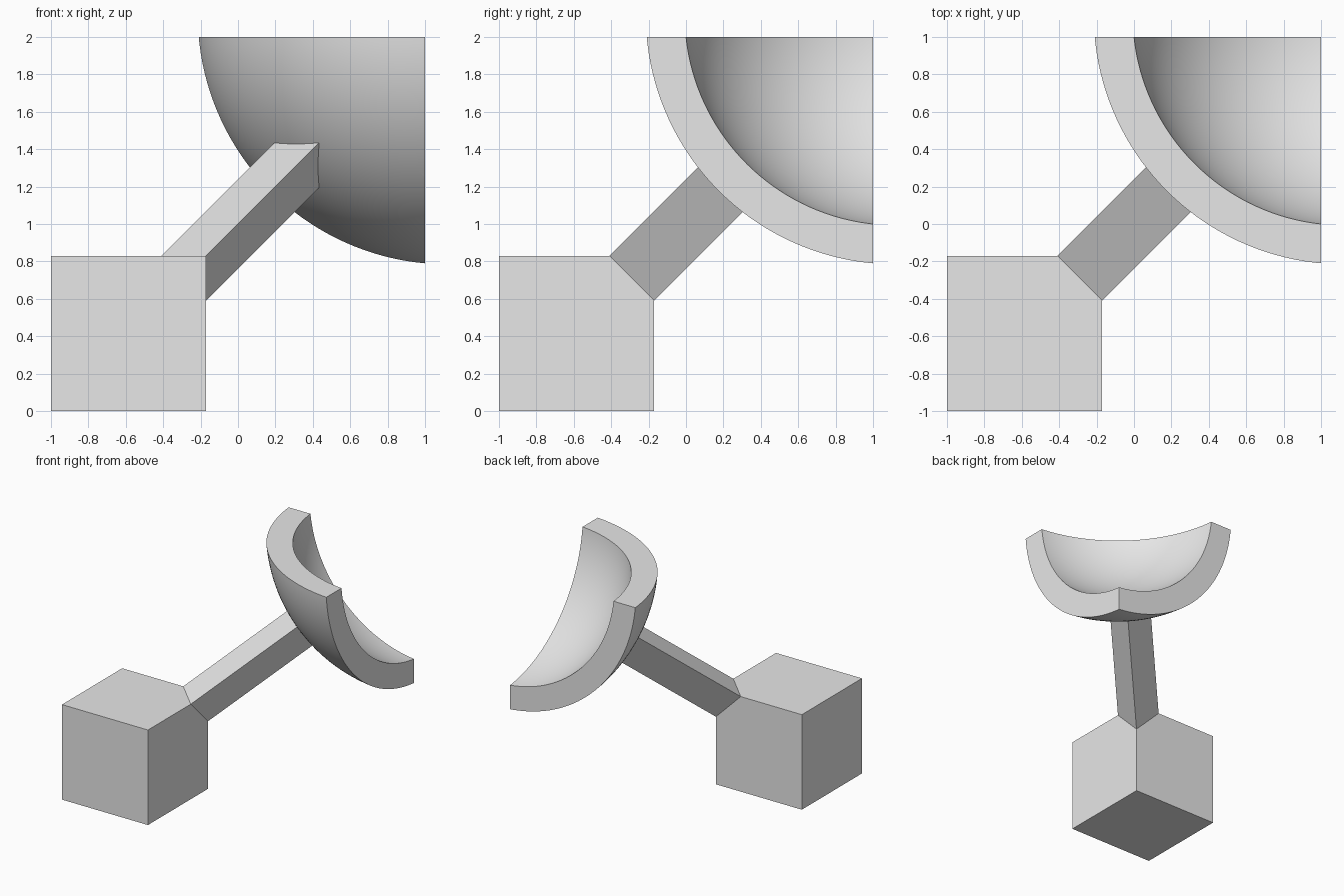
import bpy, bmesh
from mathutils import Vector

old = bpy.data.objects.get("Cube")
if old:
    bpy.data.objects.remove(old)

grey = bpy.data.materials.new("plain_grey")
grey.use_nodes = True
colour = (0.8, 0.8, 0.8, 1)
grey.diffuse_color = colour
grey.node_tree.nodes["Principled BSDF"].inputs["Base Color"].default_value = colour

DIAGONAL = Vector((1, 1, 1))
CORNER = Vector((-0.17, -0.17, 0.83))     # block corner facing the dish
CENTRE = Vector((1.12, 1.12, 2.12))       # centre of the dish spheres
BLOCK = 0.83


def add_object(name, bm):
    bmesh.ops.recalc_face_normals(bm, faces=bm.faces)
    mesh = bpy.data.meshes.new(name)
    bm.to_mesh(mesh)
    bm.free()
    mesh.materials.append(grey)
    obj = bpy.data.objects.new(name, mesh)
    bpy.context.collection.objects.link(obj)
    return obj


def box(name, size, centre):
    bm = bmesh.new()
    bmesh.ops.create_cube(bm, size=size)
    bmesh.ops.translate(bm, verts=bm.verts, vec=centre)
    return add_object(name, bm)


def sphere(name, radius):
    bm = bmesh.new()
    bmesh.ops.create_uvsphere(bm, u_segments=160, v_segments=80, radius=radius)
    bmesh.ops.translate(bm, verts=bm.verts, vec=CENTRE)
    return add_object(name, bm)


def carve(target, cutter, operation):
    mod = target.modifiers.new("carve", "BOOLEAN")
    mod.object, mod.operation, mod.solver = cutter, operation, "EXACT"
    bpy.context.view_layer.objects.active = target
    bpy.ops.object.modifier_apply(modifier=mod.name)
    bpy.data.objects.remove(cutter)


# Base block
box("base_block", BLOCK, CORNER - DIAGONAL * BLOCK / 2)

# Three-sided bar along the diagonal, from inside the block into the dish wall
bm = bmesh.new()
rings = []
for t in (-0.05, 0.654):
    ring = []
    for axis in range(3):
        p = CORNER + DIAGONAL * t
        p[axis] -= 0.24
        ring.append(bm.verts.new(p))
    rings.append(ring)
    bm.faces.new(ring)
for i in range(3):
    j = (i + 1) % 3
    bm.faces.new((rings[0][i], rings[0][j], rings[1][j], rings[1][i]))
add_object("diagonal_bar", bm)

# Curved dish: a hollow sphere kept only inside a box
dish = sphere("dish", 1.341)
carve(dish, sphere("hollow", 1.133), "DIFFERENCE")
carve(dish, box("keep_box", 2, Vector((0, 0, 1))), "INTERSECT")
bpy.ops.object.select_all(action="DESELECT")
dish.select_set(True)
bpy.context.view_layer.objects.active = dish
bpy.ops.object.shade_smooth_by_angle(angle=0.5)
